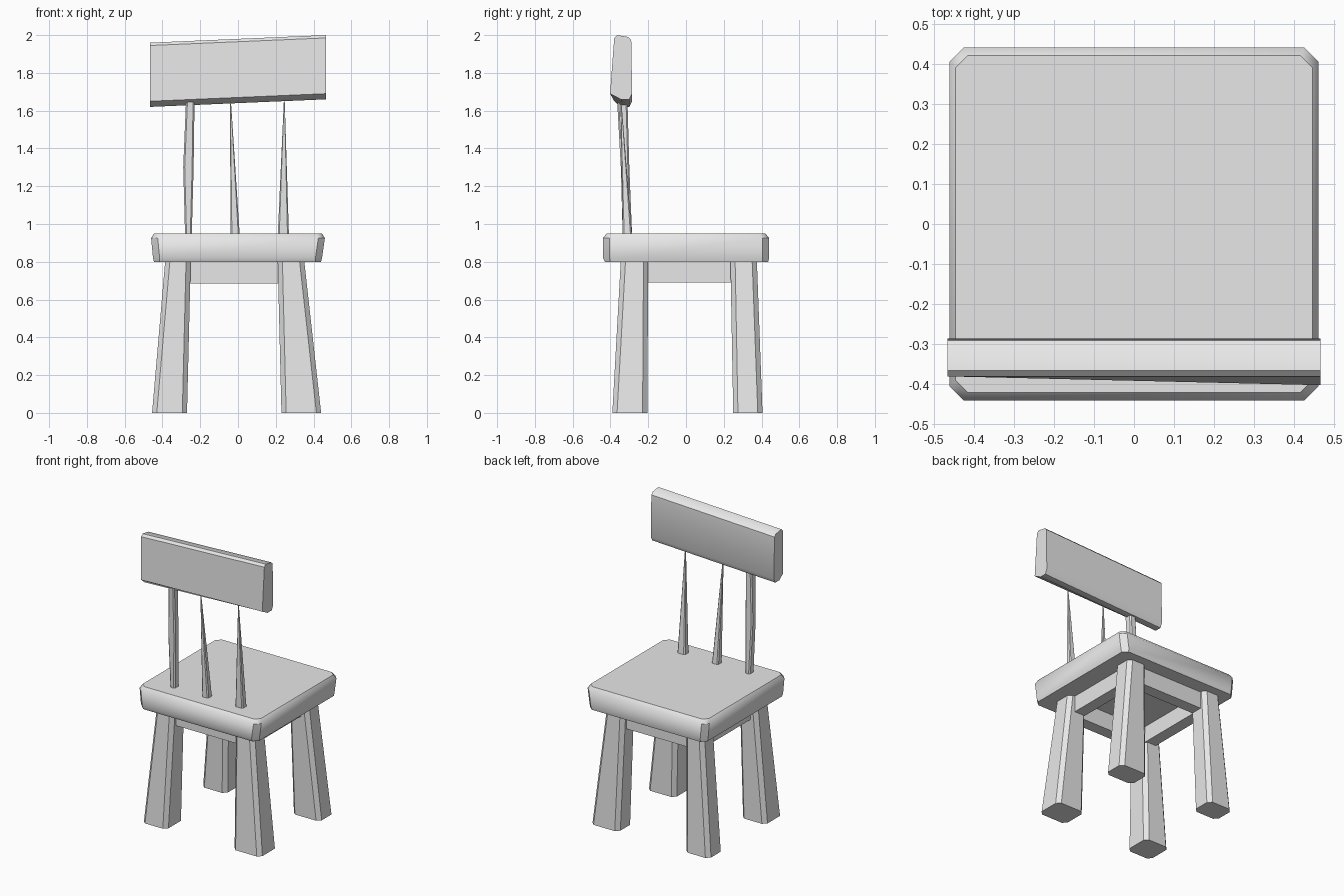
import bpy
import bmesh
import math

cube = bpy.data.objects.get("Cube")
if cube:
    bpy.data.objects.remove(cube, do_unlink=True)

grey = bpy.data.materials.new("plain grey")
grey.use_nodes = True
GREY = (0.8, 0.8, 0.8, 1)
grey.diffuse_color = GREY
grey.node_tree.nodes["Principled BSDF"].inputs["Base Color"].default_value = GREY


def loft(name, rings, angle=40):
    """Join rings of equal point count into a closed solid."""
    bm = bmesh.new()
    loops = [[bm.verts.new(p) for p in ring] for ring in rings]
    n = len(loops[0])
    for a, b in zip(loops, loops[1:]):
        for i in range(n):
            j = (i + 1) % n
            bm.faces.new((a[i], a[j], b[j], b[i]))
    bm.faces.new(loops[0])
    bm.faces.new(loops[-1])
    bmesh.ops.recalc_face_normals(bm, faces=bm.faces)
    mesh = bpy.data.meshes.new(name)
    bm.to_mesh(mesh)
    bm.free()
    mesh.materials.append(grey)
    obj = bpy.data.objects.new(name, mesh)
    bpy.context.collection.objects.link(obj)
    bpy.ops.object.select_all(action="DESELECT")
    obj.select_set(True)
    bpy.context.view_layer.objects.active = obj
    bpy.ops.object.shade_smooth_by_angle(angle=math.radians(angle))
    return obj


def rect(x0, x1, y0, y1, z, c):
    """Rectangle with cut corners at height z."""
    return [(x0 + c, y0, z), (x1 - c, y0, z), (x1, y0 + c, z), (x1, y1 - c, z),
            (x1 - c, y1, z), (x0 + c, y1, z), (x0, y1 - c, z), (x0, y0 + c, z)]


# Seat slab, narrower underneath, with a softened upper edge
loft("seat", [
    rect(-0.445, 0.44, -0.43, 0.435, 0.80, 0.03),
    rect(-0.45, 0.445, -0.44, 0.44, 0.82, 0.035),
    rect(-0.46, 0.46, -0.44, 0.44, 0.925, 0.035),
    rect(-0.445, 0.445, -0.42, 0.42, 0.95, 0.03),
])

# Splayed legs: x span and y span at the foot, then at the seat
left_x = ((0.23, 0.44), (0.21, 0.35))
right_x = ((-0.455, -0.27), (-0.385, -0.25))
front_y = ((-0.39, -0.205), (-0.345, -0.20))
back_y = ((0.25, 0.405), (0.235, 0.375))
for side, xs in (("left", left_x), ("right", right_x)):
    for end, ys in (("front", front_y), ("back", back_y)):
        loft(f"{end}_{side}_leg", [
            rect(*xs[0], *ys[0], 0.0, 0.025),
            rect(*xs[1], *ys[1], 0.81, 0.025),
        ], 30)

# Apron rails between the legs
for name, y in (("front", -0.27), ("back", 0.30)):
    loft(f"{name}_apron", [rect(-0.30, 0.27, y - 0.04, y + 0.04, z, 0.005)
                           for z in (0.685, 0.805)])
for name, x in (("left", 0.27), ("right", -0.305)):
    loft(f"{name}_apron", [rect(x - 0.04, x + 0.04, -0.25, 0.28, z, 0.005)
                           for z in (0.69, 0.805)])

# Back spindles: one post and two that taper to a tip
loft("right_spindle", [
    rect(-0.28, -0.245, -0.335, -0.285, 0.93, 0.008),
    rect(-0.29, -0.235, -0.345, -0.30, 1.30, 0.008),
    rect(-0.275, -0.23, -0.365, -0.31, 1.66, 0.008),
])
for name, x0, x1, tip in (("middle", -0.04, 0.01, -0.04), ("left", 0.21, 0.27, 0.245)):
    loft(f"{name}_spindle", [
        rect(x0, x1, -0.335, -0.285, 0.93, 0.008),
        rect(tip - 0.002, tip + 0.002, -0.347, -0.343, 1.66, 0.001),
    ])


# Tilted backrest board with softened long edges
def board_end(x, drop, lean):
    profile = ((-0.345, 1.66), (-0.30, 1.66), (-0.285, 1.69), (-0.29, 1.975),
               (-0.305, 1.99), (-0.365, 2.0), (-0.38, 1.985), (-0.38 - lean, 1.69))
    return [(x, y, z - drop) for y, z in profile]


loft("backrest", [board_end(-0.465, 0.04, 0.0), board_end(0.465, 0.0, 0.022)])
